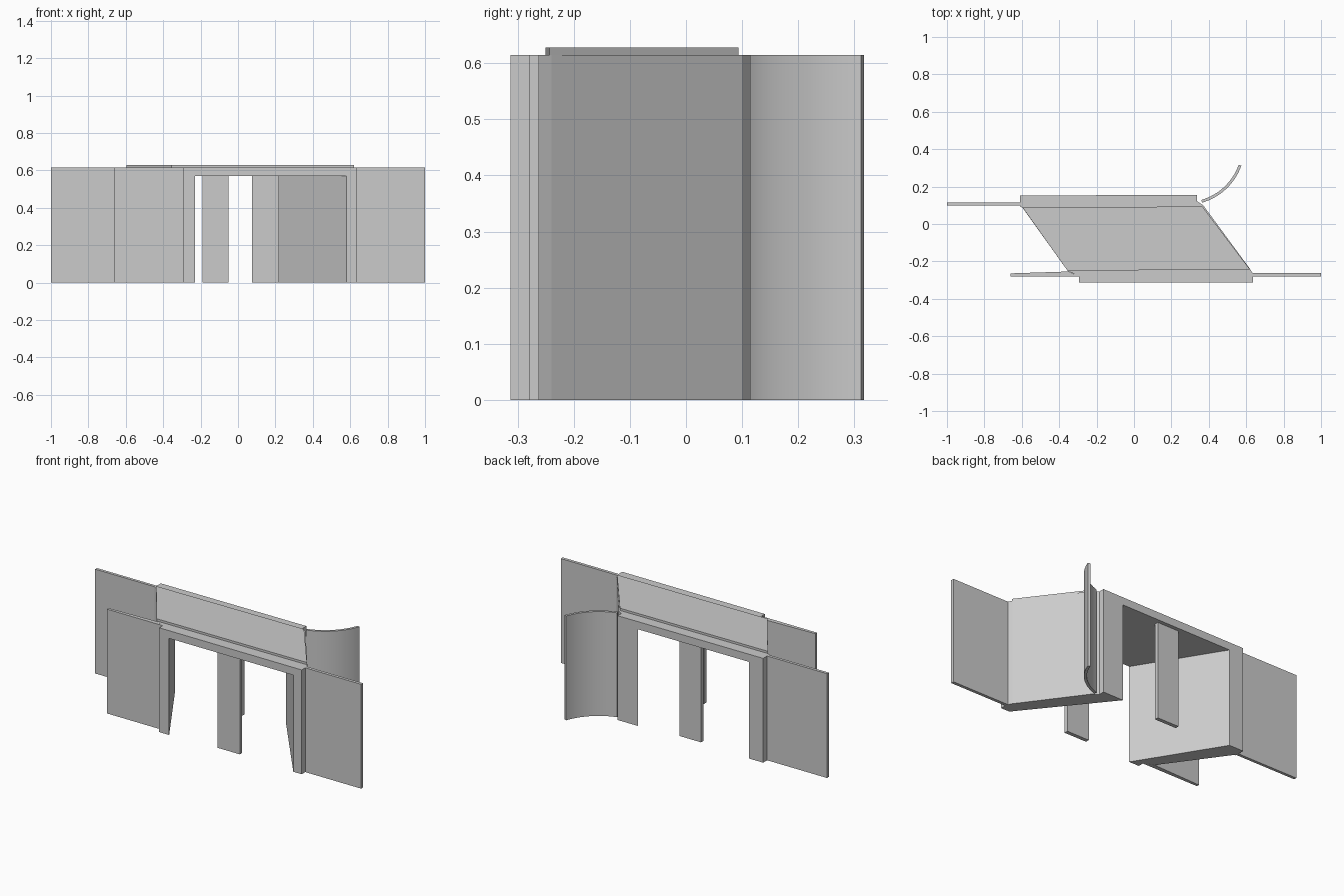
import bpy, bmesh, math

if "Cube" in bpy.data.objects:
    bpy.data.objects.remove(bpy.data.objects["Cube"])


def prism(name, outline, z0, z1):
    """Extrude a plan outline from z0 to z1."""
    bm = bmesh.new()
    base = bm.faces.new([bm.verts.new((x, y, z0)) for x, y in outline])
    top = bmesh.ops.extrude_face_region(bm, geom=[base])
    verts = [g for g in top["geom"] if isinstance(g, bmesh.types.BMVert)]
    bmesh.ops.translate(bm, verts=verts, vec=(0, 0, z1 - z0))
    bmesh.ops.recalc_face_normals(bm, faces=bm.faces)
    mesh = bpy.data.meshes.new(name)
    bm.to_mesh(mesh)
    bm.free()
    obj = bpy.data.objects.new(name, mesh)
    bpy.context.collection.objects.link(obj)
    return obj


def wall(name, x0, x1, y0, y1, height):
    return prism(name, [(x0, y0), (x1, y0), (x1, y1), (x0, y1)], 0, height)


WALL_TOP, SOFFIT, DECK_TOP = 0.615, 0.57, 0.628
FRONT, BACK = -0.313, 0.156

# Skewed underpass body with both portal frames
body = prism("underpass_body", [
    (-0.295, FRONT), (0.635, FRONT), (0.635, -0.265), (0.62, -0.24),
    (0.37, 0.10), (0.337, 0.122), (0.337, BACK), (-0.61, 0.152),
    (-0.61, 0.095), (-0.595, 0.085), (-0.355, -0.25), (-0.295, -0.278)],
    0, WALL_TOP)


# Skewed passage cut through the body
def beyond(front_x, back_x, t):
    return (front_x + (back_x - front_x) * t, FRONT + (BACK - FRONT) * t)


left, right = (-0.23, -0.52), (0.58, 0.205)
cutter = prism("passage_cutter", [
    beyond(*left, -0.1), beyond(*right, -0.1),
    beyond(*right, 1.1), beyond(*left, 1.1)], -0.1, SOFFIT)
cutter.hide_render = True
cutter.hide_set(True)
cut = body.modifiers.new("passage", "BOOLEAN")
cut.operation = "DIFFERENCE"
cut.solver = "EXACT"
cut.object = cutter

# Raised deck slab
prism("deck_slab", [(-0.355, -0.25), (0.62, -0.243), (0.365, 0.094), (-0.595, 0.087)],
      WALL_TOP - 0.01, DECK_TOP)

# Centre piers at each portal
wall("front_pier", 0.075, 0.22, -0.297, -0.275, SOFFIT + 0.005)
wall("back_pier", -0.19, -0.05, 0.11, 0.132, SOFFIT + 0.005)

# Straight wing walls
wall("front_right_wing", 0.625, 1.0, -0.28, -0.262, WALL_TOP)
prism("front_left_wing", [(-0.66, -0.28), (-0.29, -0.28), (-0.35, -0.254), (-0.66, -0.264)],
      0, WALL_TOP)
wall("back_left_wing", -1.0, -0.60, 0.098, 0.115, WALL_TOP)

# Curved wing wall: arc from the back portal sweeping out
cx, cy, radius, thick, steps = 0.277, 0.417, 0.315, 0.015, 16
a0, a1 = math.radians(-74), math.radians(-19.5)
angles = [a0 + (a1 - a0) * i / steps for i in range(steps + 1)]


def arc(r, angs):
    return [(cx + r * math.cos(a), cy + r * math.sin(a)) for a in angs]


curved = prism("curved_wing", arc(radius, angles) + arc(radius - thick, angles[::-1]),
               0, WALL_TOP)
bpy.context.view_layer.objects.active = curved
curved.select_set(True)
bpy.ops.object.shade_smooth_by_angle(angle=math.radians(30))
